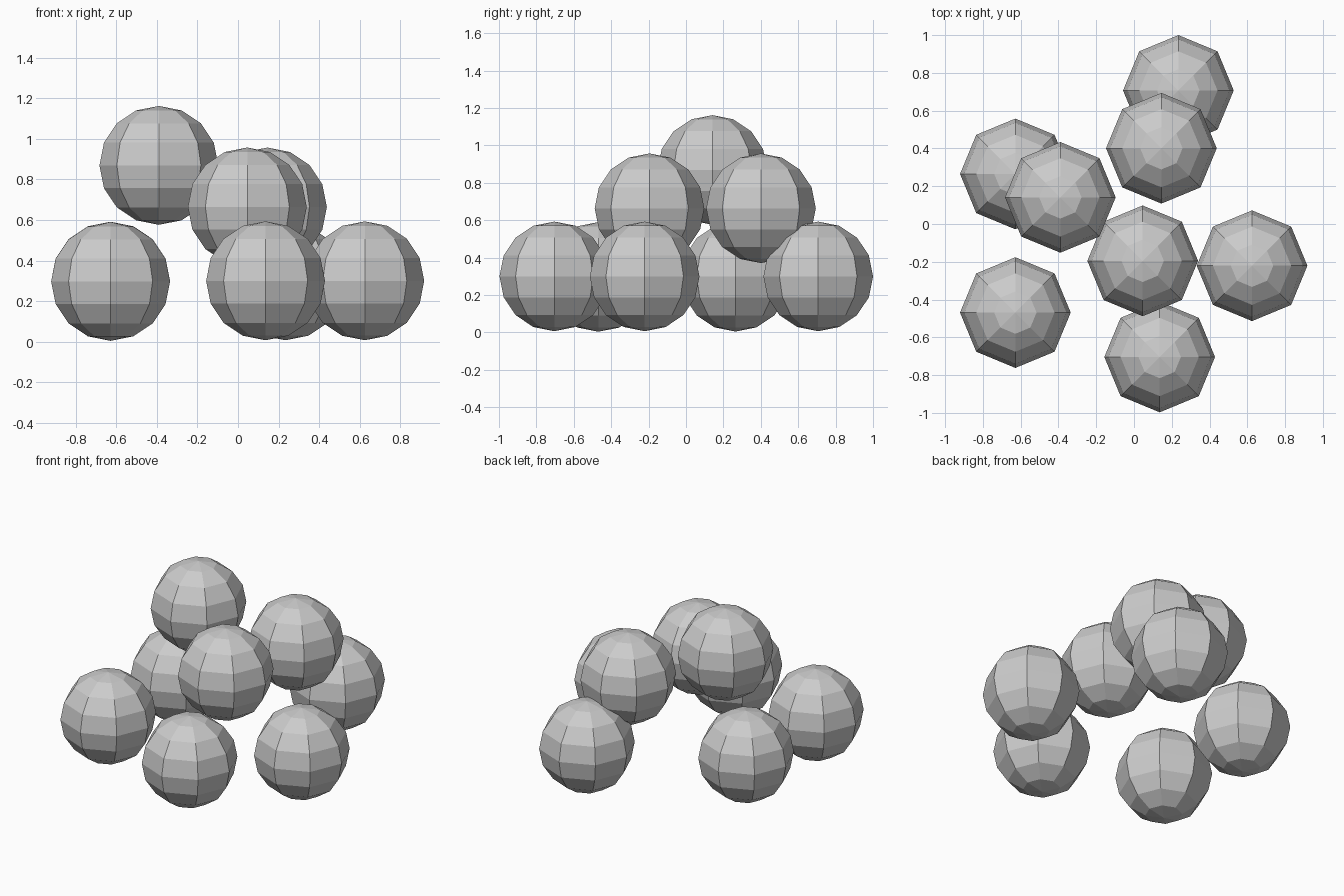
import bpy

if "Cube" in bpy.data.objects:
    bpy.data.objects.remove(bpy.data.objects["Cube"])

RADIUS = 0.293

# Ball centres, layer by layer
lower = [(-0.628, -0.469, 0.297), (-0.628, 0.265, 0.298), (0.136, -0.704, 0.30),
         (0.235, 0.707, 0.30), (0.625, -0.221, 0.30)]
middle = [(0.046, -0.195, 0.664), (0.145, 0.401, 0.664)]
upper = [(-0.39, 0.141, 0.869)]


def ball(name, centre):
    """Flat-shaded low-poly ball: 8 segments, 8 rings."""
    bpy.ops.mesh.primitive_uv_sphere_add(segments=8, ring_count=8,
                                         radius=RADIUS, location=centre)
    obj = bpy.context.object
    obj.name = name
    bpy.ops.object.shade_flat()


for layer, centres in (("lower", lower), ("middle", middle), ("upper", upper)):
    for i, centre in enumerate(centres, 1):
        ball(f"{layer}_ball_{i}", centre)
